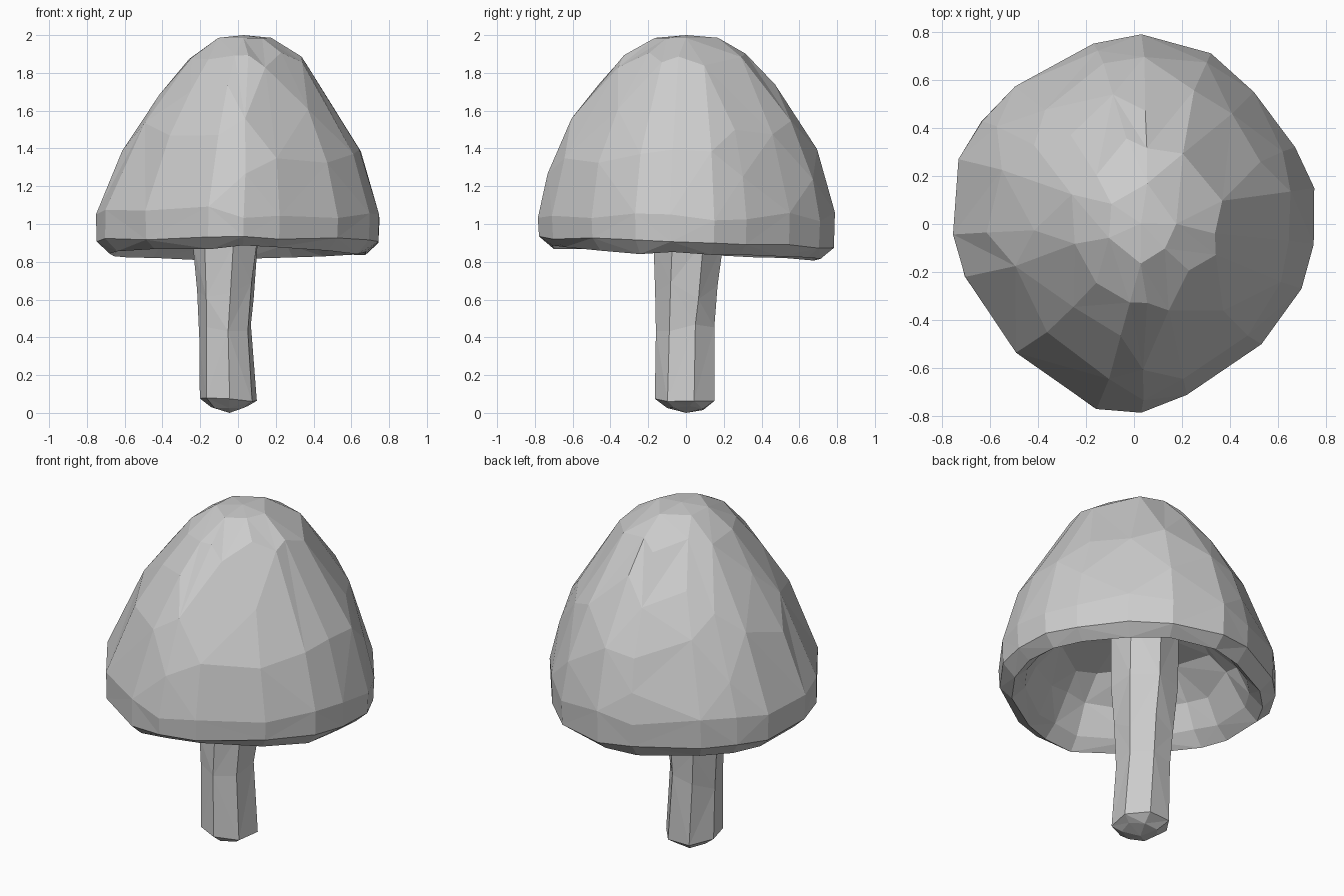
import bpy, bmesh, math, random

if "Cube" in bpy.data.objects:
    bpy.data.objects.remove(bpy.data.objects["Cube"])

random.seed(4)


def build(name, rings):
    """Skin a stack of equal-length rings, capping both ends with a fan."""
    bm = bmesh.new()
    loops = [[bm.verts.new(p) for p in ring] for ring in rings]
    n = len(loops[0])
    for k, (a, b) in enumerate(zip(loops, loops[1:])):
        for i in range(n):
            j = (i + 1) % n
            if (i + k) % 2:
                bm.faces.new((a[i], a[j], b[j]))
                bm.faces.new((a[i], b[j], b[i]))
            else:
                bm.faces.new((a[i], a[j], b[i]))
                bm.faces.new((a[j], b[j], b[i]))
    for end in (loops[0], loops[-1]):
        f = bm.faces.new(end)
        bmesh.ops.poke(bm, faces=[f])
    bmesh.ops.recalc_face_normals(bm, faces=bm.faces)
    mesh = bpy.data.meshes.new(name)
    bm.to_mesh(mesh)
    bm.free()
    ob = bpy.data.objects.new(name, mesh)
    bpy.context.collection.objects.link(ob)
    return ob


# Cap: irregular plan outline, scaled up the dome and back up inside the hollow
outline = [(.75, .15), (.67, .32), (.5, .55), (.32, .71), (.03, .79), (-.17, .75),
           (-.5, .57), (-.64, .43), (-.73, .27), (-.755, -.04), (-.71, -.22),
           (-.49, -.54), (-.16, -.775), (.03, -.785), (.22, -.71), (.53, -.5),
           (.7, -.27), (.75, -.08)]

# centre x, half width x, half width y, height, rim waviness, slide along the profile
sections = [(.03, .14, .16, 1.985, 0, 0),
            (.045, .30, .345, 1.885, 0, .25),
            (.025, .445, .52, 1.68, 0, .3),
            (.02, .615, .68, 1.43, 0, .3),
            (.01, .695, .75, 1.22, 0, .25),
            (0, .755, .787, 1.04, .2, .15),
            (0, .748, .78, .905, .8, 0),
            (0, .68, .71, .845, 1, 0),
            (0, .61, .64, .905, .8, .1),
            (0, .53, .56, 1.08, 0, .2),
            (0, .39, .41, 1.21, 0, .2),
            (0, .15, .16, 1.26, 0, 0)]
rings = []
for k, sec in enumerate(sections):
    ring = []
    for x, y in outline:
        # slide each point towards the neighbouring section for uneven facets
        t = random.uniform(-sec[5], sec[5])
        other = sections[k + (1 if t > 0 else -1)] if t else sec
        cx, hx, hy, z, wave, _ = (p + (q - p) * abs(t) for p, q in zip(sec, other))
        dip = -.032 * math.cos(math.atan2(y, x) - math.radians(82))
        ring.append((cx + x * hx / .755, y * hy / .787,
                     z + wave * (dip + random.uniform(-.012, .012))))
    rings.append(ring)
cap = build("mushroom_cap", rings)
for v in cap.data.vertices:
    if v.co.z > 1.98 and v.co.xy.length < .08:
        v.co.z = 2.0
# Thin the facets out so they read as an irregular hand-cut surface
dec = cap.modifiers.new("uneven_facets", 'DECIMATE')
dec.ratio = .72

# Stem: seven-sided, slightly leaning and flared, with a chamfered foot
stem_sections = [(-.045, 0, .1, .1, .025), (-.05, 0, .155, .165, .07),
                 (-.065, 0, .14, .16, .42), (-.062, .005, .155, .17, .65),
                 (-.06, .015, .18, .19, .9), (-.06, .015, .185, .19, 1.24)]
stem = []
for k, (cx, cy, rx, ry, z) in enumerate(stem_sections):
    tw = math.radians(12 + 3 * k)
    slip = .05 if 1 < k < 4 else .012
    stem.append([(cx + rx * math.cos(tw + i * math.tau / 7),
                  cy + ry * math.sin(tw + i * math.tau / 7),
                  z + random.uniform(-slip, slip)) for i in range(7)])
foot = build("mushroom_stem", stem)
for v in foot.data.vertices:
    if v.co.z < .05 and (v.co.x + .045) ** 2 + v.co.y ** 2 < .004:
        v.co.z = 0
